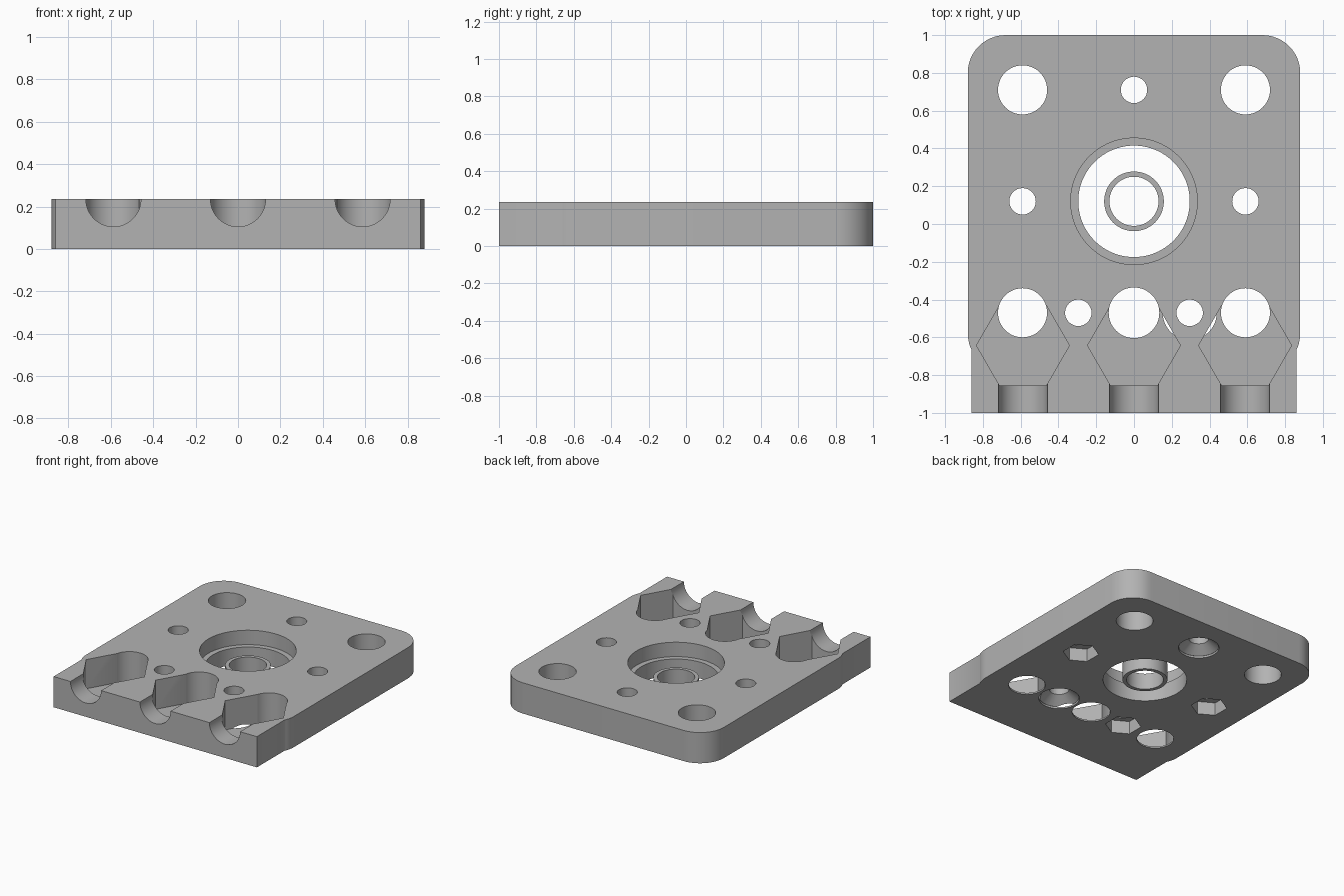
import bpy, bmesh
from math import pi, cos, sin, radians
from mathutils import Matrix

cube = bpy.data.objects.get("Cube")
if cube:
    bpy.data.objects.remove(cube, do_unlink=True)

T = 0.235          # plate thickness
SEAT = 0.125       # height of bearing seat
OVER = 0.05        # cutter overshoot

grey = bpy.data.materials.new("plain_grey")
grey.use_nodes = True
grey.diffuse_color = (0.45, 0.45, 0.45, 1)
grey.node_tree.nodes["Principled BSDF"].inputs["Base Color"].default_value = (0.45, 0.45, 0.45, 1)


def to_object(name, bm):
    bmesh.ops.recalc_face_normals(bm, faces=bm.faces)
    mesh = bpy.data.meshes.new(name)
    bm.to_mesh(mesh)
    bm.free()
    mesh.materials.append(grey)
    obj = bpy.data.objects.new(name, mesh)
    bpy.context.collection.objects.link(obj)
    return obj


def prism(name, outline, z0, z1):
    bm = bmesh.new()
    face = bm.faces.new([bm.verts.new((x, y, z0)) for x, y in outline])
    ext = bmesh.ops.extrude_face_region(bm, geom=[face])["geom"]
    top = [v for v in ext if isinstance(v, bmesh.types.BMVert)]
    bmesh.ops.translate(bm, vec=(0, 0, z1 - z0), verts=top)
    return to_object(name, bm)


def post(name, x, y, z0, z1, r0, r1=None, sides=48, turn=Matrix()):
    """Cylinder, cone or polygonal post standing between two heights."""
    bm = bmesh.new()
    place = Matrix.Translation((x, y, (z0 + z1) / 2)) @ turn
    bmesh.ops.create_cone(bm, cap_ends=True, segments=sides, radius1=r0,
                          radius2=r0 if r1 is None else r1, depth=z1 - z0, matrix=place)
    return to_object(name, bm)


def combine(target, tool, operation="DIFFERENCE"):
    tool.hide_render = True
    mod = target.modifiers.new("shape", "BOOLEAN")
    mod.operation, mod.solver, mod.object = operation, "EXACT", tool
    bpy.context.view_layer.objects.active = target
    bpy.ops.object.modifier_apply(modifier=mod.name)
    bpy.data.objects.remove(tool, do_unlink=True)


def corner(cx, cy, r, start, steps=12):
    return [(cx + r * cos(start + pi / 2 * i / steps), cy + r * sin(start + pi / 2 * i / steps))
            for i in range(steps + 1)]


# Rounded plate with a squared, slightly narrower front block
R, HW, LOW = 0.2, 0.88, -0.78
outline = (corner(HW - R, 1 - R, R, 0) + corner(R - HW, 1 - R, R, pi / 2)
           + corner(R - HW, LOW + R, R, pi) + corner(HW - R, LOW + R, R, 1.5 * pi))
plate = prism("mounting_plate", outline, 0, T)
block = prism("front_block", [(-0.86, -1), (0.86, -1), (0.86, -0.5), (-0.86, -0.5)], 0, T)
combine(plate, block, "UNION")

# Stepped bearing opening
combine(plate, post("seat_cut", 0, 0.12, SEAT, T + OVER, 0.335, sides=96))
combine(plate, post("bore_cut", 0, 0.12, -OVER, T, 0.295, sides=96))

# Large through holes
for x, y, r in [(-0.59, 0.71, 0.13), (0.59, 0.71, 0.13), (-0.59, -0.47, 0.13),
                (0.59, -0.47, 0.13), (0, -0.47, 0.134)]:
    combine(plate, post("hole_cut", x, y, -OVER, T + OVER, r))

# Hexagonal pockets opening through round grooves in the front edge
flat_turn = Matrix.Rotation(radians(30), 4, "Z")
lay_down = Matrix.Rotation(pi / 2, 4, "X")
for x in (-0.588, 0, 0.588):
    combine(plate, post("pocket_cut", x, -0.643, 0.012, T + OVER, 0.246, sides=6, turn=flat_turn))
    groove = post("groove_cut", x, -0.9, T - 0.2, T + 0.2, 0.13, turn=lay_down)
    combine(plate, groove)

# Screw holes, with nut recesses or countersinks underneath
for x, y, style in [(0, 0.71, "sink"), (-0.59, 0.12, "nut"), (0.59, 0.12, "nut"),
                    (-0.295, -0.47, "nut"), (0.295, -0.47, "sink")]:
    combine(plate, post("screw_cut", x, y, -OVER, T + OVER, 0.07, sides=32))
    if style == "nut":
        combine(plate, post("nut_cut", x, y, -OVER, 0.1, 0.127, sides=6))
    else:
        combine(plate, post("rim_cut", x, y, -OVER, 0.015, 0.143))
        combine(plate, post("cone_cut", x, y, 0.014, 0.075, 0.143, 0.068))

# Loose sleeve in the bearing opening
sleeve = post("centre_sleeve", 0, 0.12, 0, SEAT, 0.158, sides=64)
combine(sleeve, post("sleeve_cut", 0, 0.12, -OVER, SEAT + OVER, 0.13, sides=64))

# Smooth the round walls, keep edges sharp
for obj in (plate, sleeve):
    bpy.ops.object.select_all(action="DESELECT")
    obj.select_set(True)
    bpy.context.view_layer.objects.active = obj
    bpy.ops.object.shade_smooth_by_angle(angle=radians(30))
